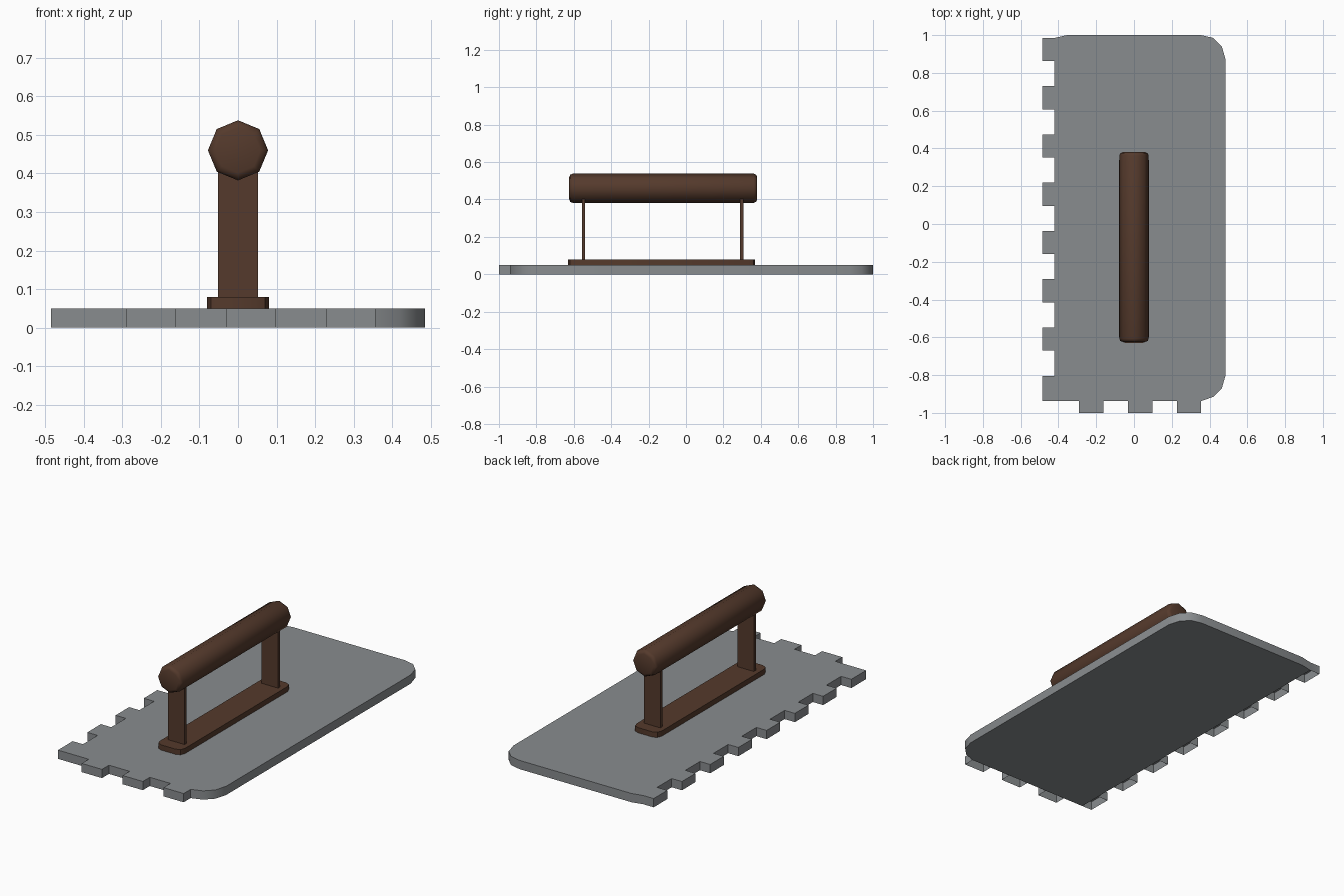
import bpy, bmesh, math
from mathutils import Matrix

if "Cube" in bpy.data.objects:
    bpy.data.objects.remove(bpy.data.objects["Cube"])


def material(name, rgb):
    m = bpy.data.materials.new(name)
    m.diffuse_color = (*rgb, 1)
    m.use_nodes = True
    m.node_tree.nodes["Principled BSDF"].inputs["Base Color"].default_value = m.diffuse_color
    return m


STEEL = material("grey steel", (0.25, 0.265, 0.275))
WOOD = material("brown wood", (0.09, 0.042, 0.025))


def finish(bm, name, mat, angle):
    me = bpy.data.meshes.new(name)
    bm.to_mesh(me)
    bm.free()
    ob = bpy.data.objects.new(name, me)
    bpy.context.collection.objects.link(ob)
    me.materials.append(mat)
    bpy.context.view_layer.objects.active = ob
    ob.select_set(True)
    bpy.ops.object.shade_smooth_by_angle(angle=math.radians(angle))
    ob.select_set(False)
    return ob


def box(name, x, y, z, mat, bevel=0.0):
    bm = bmesh.new()
    bmesh.ops.create_cube(bm, size=1)
    for v in bm.verts:
        v.co = [r[0] + (c + 0.5) * (r[1] - r[0]) for c, r in zip(v.co, (x, y, z))]
    if bevel:
        # round only the upright edges
        up = [e for e in bm.edges if abs(e.verts[0].co.z - e.verts[1].co.z) > 1e-4]
        bmesh.ops.bevel(bm, geom=up, offset=bevel, segments=2, profile=0.5, affect='EDGES')
    return finish(bm, name, mat, 35)


# Trowel plate: counter-clockwise outline with notched front and left edges
LEFT, INNER, FRONT, BACK_OF_TEETH, T = -0.485, -0.42, -1.0, -0.937, 0.05
outline = [(LEFT, BACK_OF_TEETH)]
teeth = []                                   # root edges of the teeth
floor = [(INNER, BACK_OF_TEETH)]
for i in range(3):
    a = -0.29 + 0.259 * i
    b = a + 0.128
    outline += [(a, BACK_OF_TEETH), (a, FRONT), (b, FRONT), (b, BACK_OF_TEETH)]
    floor += [(a, BACK_OF_TEETH), (b, BACK_OF_TEETH)]
rim = [(0.42, -0.915), (0.465, -0.87), (0.485, -0.80), (0.485, 0.87),
       (0.465, 0.94), (0.42, 0.985), (0.355, 1.0), (-0.355, 1.0), (INNER, 0.985)]
outline += rim
floor += rim
for i in range(8):
    a = 0.985 - 0.2555 * i
    b = 0.862 - 0.2555 * i
    if i:
        outline.append((INNER, a))
        floor.append((INNER, a))
    outline.append((LEFT, a))
    if i < 7:
        outline += [(LEFT, b), (INNER, b)]
        floor.append((INNER, b))
    else:
        outline.append((LEFT, b + 0.05))
bm = bmesh.new()
low = [bm.verts.new((x, y, 0)) for x, y in outline]
high = [bm.verts.new((x, y, T)) for x, y in outline]
bm.faces.new(high)
n = len(low)
for i in range(n):
    j = (i + 1) % n
    bm.faces.new((low[i], low[j], high[j], high[i]))
# underside stops at the roots of the teeth
bm.faces.new([bm.verts.new((x, y, 0)) for x, y in reversed(floor)])
finish(bm, "trowel_plate", STEEL, 35)

# Handle base and two flat posts
box("handle_base", (-0.08, 0.08), (-0.63, 0.37), (T, 0.08), WOOD, 0.035)
for name, y in (("front_post", -0.548), ("back_post", 0.298)):
    box(name, (-0.052, 0.052), (y - 0.009, y + 0.009), (0.08, 0.42), WOOD)

# Octagonal grip with bevelled ends
bm = bmesh.new()
bmesh.ops.create_cone(bm, cap_ends=True, segments=8, radius1=0.078, radius2=0.078, depth=1.005)
caps = [e for e in bm.edges if abs(e.verts[0].co.z - e.verts[1].co.z) < 1e-4]
bmesh.ops.bevel(bm, geom=caps, offset=0.018, segments=2, profile=0.5, affect='EDGES')
bmesh.ops.transform(bm, verts=bm.verts, matrix=Matrix.Translation((0, -0.122, 0.46)) @ Matrix.Rotation(math.pi / 2, 4, 'X'))
finish(bm, "grip", WOOD, 50)
